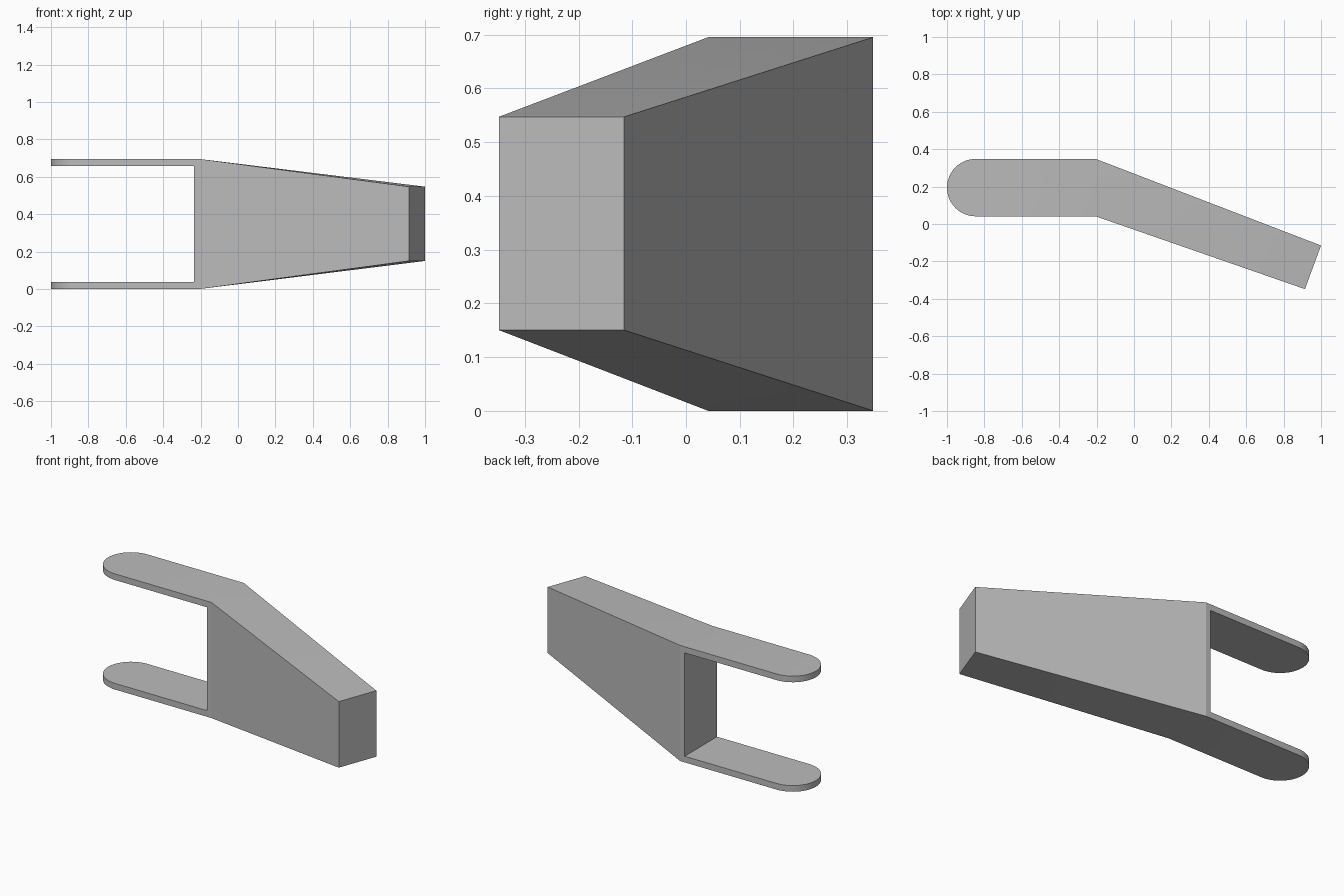
import bpy, bmesh, math

if "Cube" in bpy.data.objects:
    bpy.data.objects.remove(bpy.data.objects["Cube"], do_unlink=True)

HEIGHT = 0.695
PRONG = 0.037          # prong thickness
BEND_X, SLOT_X = -0.205, -0.235
FRONT_Y, BACK_Y = 0.041, 0.348
TIP_LOW, TIP_HIGH = 0.15, 0.547

grey = bpy.data.materials.new("plain grey")
grey.use_nodes = True
colour = (0.5, 0.5, 0.5, 1)
grey.diffuse_color = colour
grey.node_tree.nodes["Principled BSDF"].inputs["Base Color"].default_value = colour

# Plan outline: rounded end, running from the back bend corner to the front one
radius = (BACK_Y - FRONT_Y) / 2
mid_y = (BACK_Y + FRONT_Y) / 2
STEPS = 24
outline = [(BEND_X, BACK_Y)]
for i in range(STEPS + 1):
    a = math.pi / 2 + math.pi * i / STEPS
    outline.append((-1 + radius + radius * math.cos(a), mid_y + radius * math.sin(a)))
outline.append((BEND_X, FRONT_Y))
tip = [(0.914, -0.348), (1.0, -0.115)]

# Solid bracket: straight rounded part plus the bent, tapering arm
bm = bmesh.new()


def level(z, tip_z):
    flat = [bm.verts.new((x, y, z)) for x, y in outline]
    end = [bm.verts.new((x, y, tip_z)) for x, y in tip]
    bm.faces.new(flat)
    bm.faces.new([flat[-1], end[0], end[1], flat[0]])
    return flat + end


low = level(0, TIP_LOW)
high = level(HEIGHT, TIP_HIGH)
for i in range(len(low)):
    j = (i + 1) % len(low)
    bm.faces.new((low[i], low[j], high[j], high[i]))
bmesh.ops.recalc_face_normals(bm, faces=bm.faces)
mesh = bpy.data.meshes.new("forked_bracket")
bm.to_mesh(mesh)
bm.free()
mesh.materials.append(grey)
bracket = bpy.data.objects.new("forked_bracket", mesh)
bpy.context.collection.objects.link(bracket)

# Slot between the two prongs
bpy.ops.mesh.primitive_cube_add(size=1, location=((SLOT_X - 1.2) / 2, mid_y, HEIGHT / 2))
cutter = bpy.context.object
cutter.name = "slot_cutter"
cutter.scale = (SLOT_X + 1.2, 1, HEIGHT - 2 * PRONG)
cutter.hide_render = True
cutter.data.materials.append(grey)
slot = bracket.modifiers.new("slot", "BOOLEAN")
slot.operation = "DIFFERENCE"
slot.solver = "EXACT"
slot.object = cutter

bpy.ops.object.select_all(action="DESELECT")
bracket.select_set(True)
bpy.context.view_layer.objects.active = bracket
bpy.ops.object.modifier_apply(modifier="slot")
bpy.data.objects.remove(cutter, do_unlink=True)
bpy.ops.object.shade_smooth_by_angle(angle=math.radians(15))
